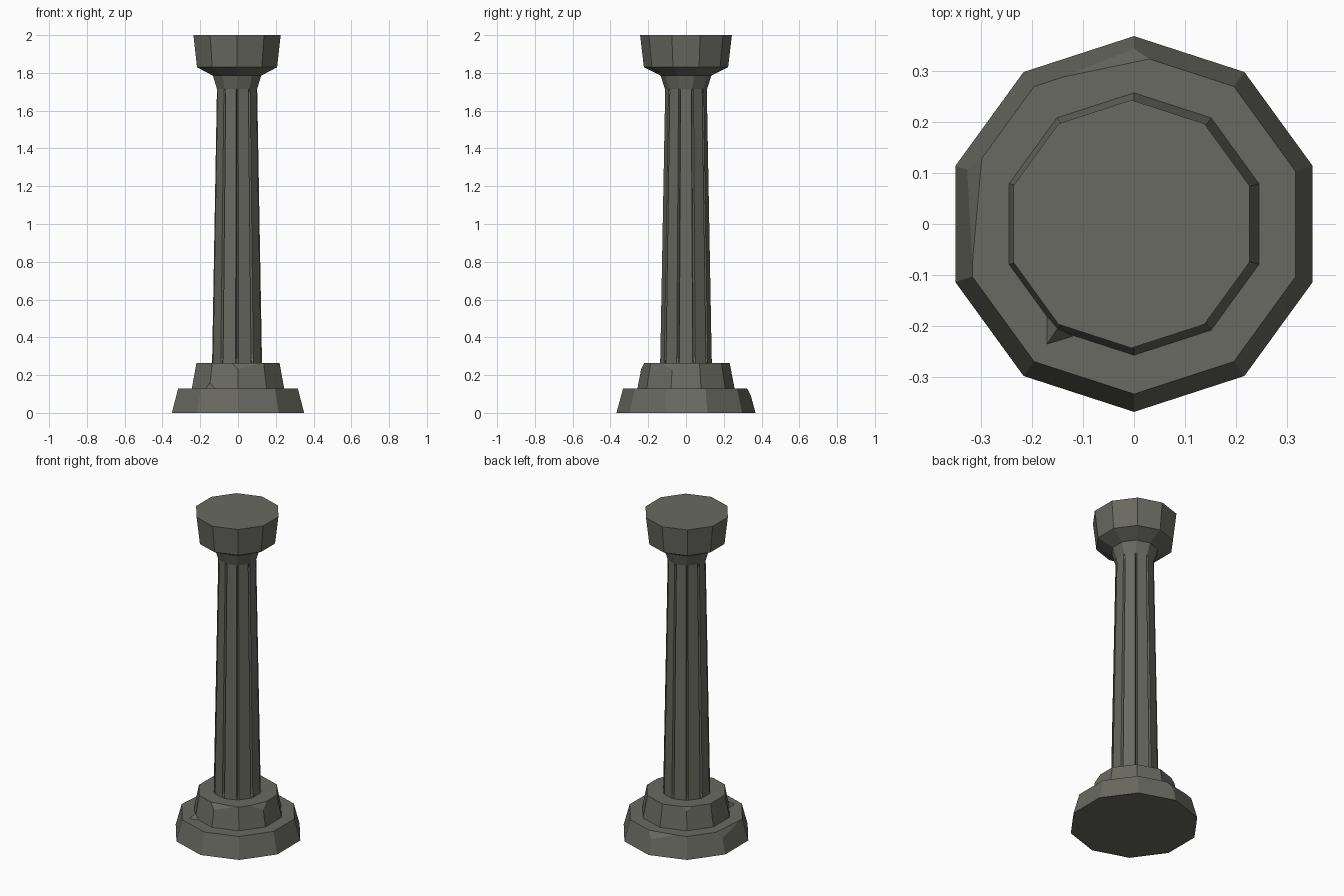
import bpy, bmesh, math
from mathutils import Vector

if "Cube" in bpy.data.objects:
    bpy.data.objects.remove(bpy.data.objects["Cube"])

N = 10
stone = bpy.data.materials.new("dark grey stone")
stone.diffuse_color = (0.14, 0.142, 0.12, 1.0)
stone.use_nodes = True
stone.node_tree.nodes["Principled BSDF"].inputs["Base Color"].default_value = stone.diffuse_color
OX = -0.005  # shaft and capital sit slightly off centre


def finish(name, bm):
    bmesh.ops.recalc_face_normals(bm, faces=bm.faces[:])
    me = bpy.data.meshes.new(name)
    bm.to_mesh(me)
    bm.free()
    me.materials.append(stone)
    ob = bpy.data.objects.new(name, me)
    bpy.context.collection.objects.link(ob)
    return ob


def corner(k, r):
    a = math.radians(90 + 36 * k)
    return Vector((r * math.cos(a), r * math.sin(a), 0))


def loft(rings):
    """Skin a stack of equal rings and cap both ends."""
    bm = bmesh.new()
    vs = [[bm.verts.new(p) for p in ring] for ring in rings]
    n = len(vs[0])
    for a, b in zip(vs, vs[1:]):
        for i in range(n):
            j = (i + 1) % n
            bm.faces.new((a[i], a[j], b[j], b[i]))
    bm.faces.new(vs[0][::-1])
    bm.faces.new(vs[-1])
    return bm


def decagon(profile, ox=0):
    return loft([[corner(k, r) + Vector((ox, 0, z)) for k in range(N)]
                 for z, r in profile])


def chip(bm, a, b, c):
    """Slice off the outer, upper corner along the plane through three points."""
    a, b, c = Vector(a), Vector(b), Vector(c)
    no = (b - a).cross(c - a).normalized()
    if no.z < 0:
        no = -no
    geom = bm.verts[:] + bm.edges[:] + bm.faces[:]
    bmesh.ops.bisect_plane(bm, geom=geom, plane_co=a, plane_no=no, clear_outer=True)
    bmesh.ops.holes_fill(bm, edges=[e for e in bm.edges if e.is_boundary], sides=0)


# Lower plinth with two chipped corners
bm = decagon([(0, 0.368), (0.13, 0.333)])
chip(bm, (-0.14, 0.288, 0.13), (0.03, 0.323, 0.13), (0, 0.344, 0.09))
chip(bm, (-0.316, -0.07, 0.13), (-0.298, 0.13, 0.13), (-0.326, 0.106, 0.092))
finish("lower_plinth", bm)

# Upper plinth with chipped corners
bm = decagon([(0.13, 0.257), (0.265, 0.231)])
chip(bm, (-0.033, -0.22, 0.265), (0.12, -0.192, 0.265), (0, -0.238, 0.23))
chip(bm, (0.175, -0.134, 0.265), (0.219, -0.035, 0.265), (0.226, -0.0735, 0.23))
chip(bm, (-0.11, 0.196, 0.265), (-0.155, 0.161, 0.265), (-0.139, 0.192, 0.24))
finish("upper_plinth", bm)

# Small stone shard by the upper plinth
bm = bmesh.new()
v = [bm.verts.new(p) for p in ((-0.17, -0.235, 0.13), (-0.12, -0.22, 0.13),
                               (-0.17, -0.18, 0.13), (-0.15, -0.205, 0.158))]
for f in ((0, 1, 2), (0, 1, 3), (1, 2, 3), (2, 0, 3)):
    bm.faces.new([v[i] for i in f])
finish("stone_shard", bm)


# Shaft: flat panels parted by narrow V grooves at the corners
def shaft_ring(z, r, depth):
    pts = []
    for k in range(N):
        c = corner(k, r)
        before = c.lerp(corner(k - 1, r), 0.09)
        after = c.lerp(corner(k + 1, r), 0.09)
        for p in (before, c * (1 - depth / r), after):
            pts.append(p + Vector((OX, 0, z)))
    return pts


finish("fluted_shaft", loft([
    shaft_ring(0.26, 0.139, 0.0), shaft_ring(0.285, 0.1386, 0.016),
    shaft_ring(1.69, 0.1125, 0.014), shaft_ring(1.72, 0.112, 0.0)]))

# Capital: flared neck and tall block
finish("capital", decagon([(1.715, 0.112), (1.785, 0.134), (1.83, 0.223),
                           (2.0, 0.243)], OX))
